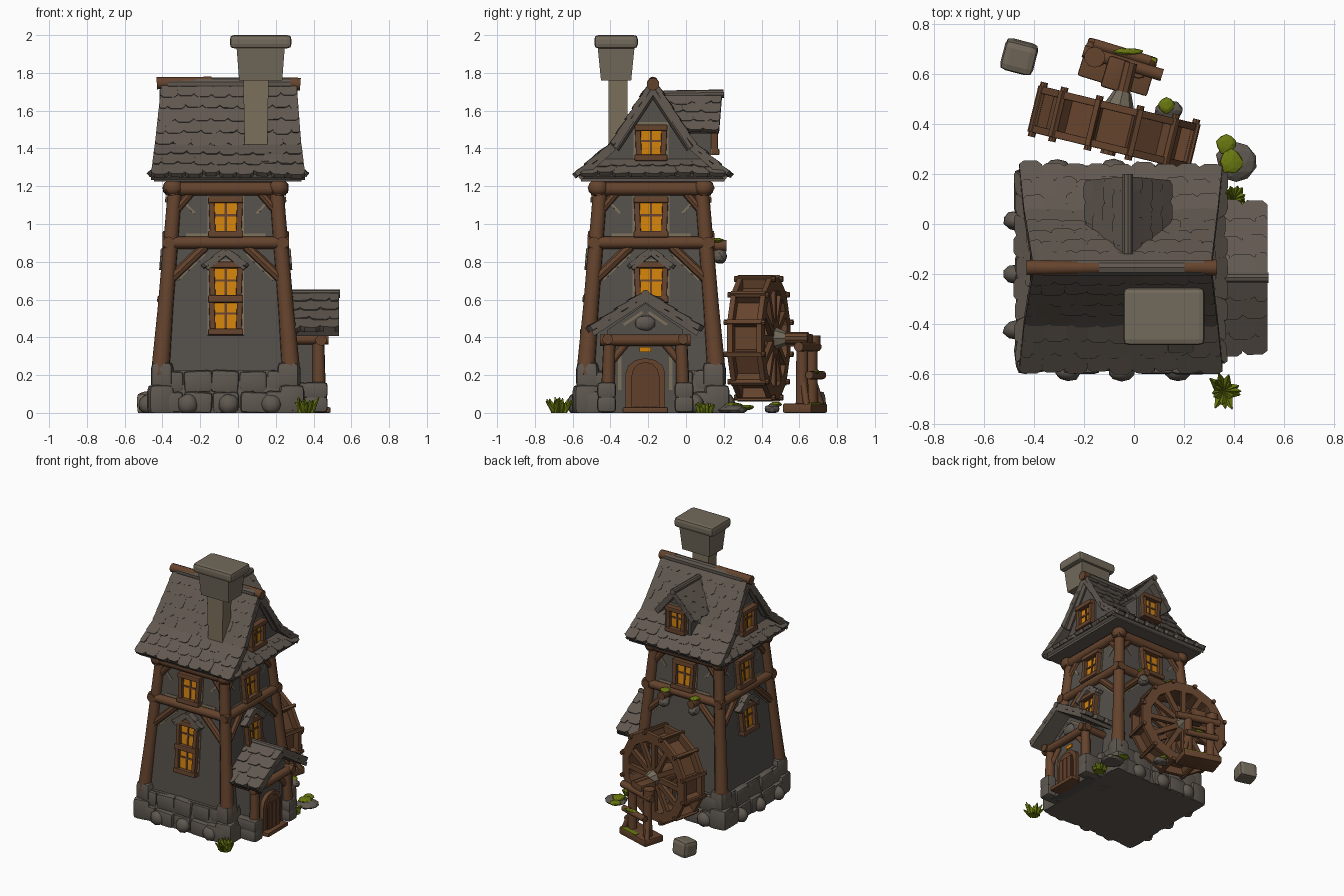
import bpy, bmesh, random
from math import radians, atan, cos, sin, pi
from mathutils import Matrix, Vector

random.seed(4)
cube = bpy.data.objects.get("Cube")
if cube:
    bpy.data.objects.remove(cube, do_unlink=True)

V, T, R = Vector, Matrix.Translation, Matrix.Rotation
CX, CY, LEAN = -0.065, -0.185, 0.08
CENTRE = T((CX, CY, 0))
rnd = random.uniform


def material(name, *rgb):
    m = bpy.data.materials.new(name)
    m.use_nodes = True
    m.diffuse_color = (*rgb, 1)
    m.node_tree.nodes["Principled BSDF"].inputs["Base Color"].default_value = (*rgb, 1)
    return m


WALL = material("grey plaster", 0.09, 0.08, 0.071)
ROOF = material("roof shingle", 0.118, 0.097, 0.079)
WOOD = material("brown timber", 0.13, 0.057, 0.026)
DOOR = material("dark red timber", 0.12, 0.05, 0.024)
STONE = material("grey stone", 0.115, 0.098, 0.081)
TAN = material("tan stone", 0.2, 0.16, 0.105)
WORN = material("weathered stone", 0.17, 0.142, 0.104)
GLOW = material("amber glass", 0.65, 0.23, 0.004)
MOSS = material("moss green", 0.145, 0.19, 0.005)


def finish(bm, name, mat, smooth=False):
    for v in bm.verts:
        v.co.z = max(v.co.z, 0)
    bmesh.ops.recalc_face_normals(bm, faces=bm.faces)
    me = bpy.data.meshes.new(name)
    bm.to_mesh(me)
    bm.free()
    me.materials.append(mat)
    ob = bpy.data.objects.new(name, me)
    bpy.context.collection.objects.link(ob)
    if smooth:
        bpy.ops.object.select_all(action='DESELECT')
        ob.select_set(True)
        bpy.context.view_layer.objects.active = ob
        bpy.ops.object.shade_smooth_by_angle(angle=radians(40))


def box(bm, M, loc, size, bev=0):
    r = bmesh.ops.create_cube(bm, size=1, matrix=M @ T(loc) @ Matrix.Diagonal((*size, 1)))
    if bev:
        edges = list({e for v in r["verts"] for e in v.link_edges})
        bmesh.ops.bevel(bm, geom=edges, offset=bev, segments=2, profile=0.6, affect='EDGES')


def log(bm, p, q, r, r2=None, n=10):
    p, q = V(p), V(q)
    M = T((p + q) / 2) @ (q - p).to_track_quat('Z', 'Y').to_matrix().to_4x4()
    bmesh.ops.create_cone(bm, cap_ends=True, segments=n, radius1=r, radius2=r2 or r,
                          depth=(q - p).length, matrix=M)


def rock(bm, loc, size, jit=0.12):
    r = bmesh.ops.create_icosphere(bm, subdivisions=2, radius=1)
    for v in r["verts"]:
        v.co = V(loc) + V([c * s * (1 + rnd(-jit, jit)) for c, s in zip(v.co, size)])


def hull(bm, low, high):
    a, b = [[bm.verts.new(p) for p in ring] for ring in (low, high)]
    bm.faces.new(a)
    bm.faces.new(b)
    for i in range(len(a)):
        j = (i + 1) % len(a)
        bm.faces.new((a[i], a[j], b[j], b[i]))


def taper(bm, c, z0, s0, z1, s1):
    corners = ((-1, -1), (1, -1), (1, 1), (-1, 1))
    hull(bm, *[[(c[0] + i * s[0], c[1] + j * s[1], z) for i, j in corners] for z, s in ((z0, s0), (z1, s1))])


def prism(bm, M, profile, y0, y1):
    hull(bm, *[[M @ V((x, y, z)) for x, z in profile] for y in (y0, y1)])


def shingles(bm, a, b, c, d, rows, cols, t=0.02):
    """Rows of overlapping tiles; a-b is the eave, d-c the upper edge."""
    a, b, c, d = map(V, (a, b, c, d))
    n = (b - a).cross(d - a).normalized()
    n = n if n.z > 0 else -n
    at = lambda u, v: a.lerp(b, u).lerp(d.lerp(c, u), v)
    hull(bm, [p - n * t for p in (a, b, c, d)], (a, b, c, d))
    for r in range(rows):
        for i in range(cols + r % 2):
            u0, u1 = [min(max((i + k - 0.5 * (r % 2)) / cols, 0), 1) for k in (0, 1)]
            v0, v1 = (r - rnd(0, 0.22)) / rows, min(1, (r + 1.25) / rows)
            w = (u1 - u0) * 0.2
            low = [at(u0, v0 + 0.2 / rows), at(u0 + w, v0), at(u1 - w, v0), at(u1, v0 + 0.2 / rows)]
            low = [p + n * t * rnd(0.2, 0.5) for p in low] + [at(u1, v1), at(u0, v1)]
            hull(bm, [p - n * 0.004 for p in low], [p + n * t for p in low])


def half(z):
    return 0.363 - LEAN * z


def side(k, z, u=0, dist=None):
    """Frame on a tower face: x runs along it, -y points out."""
    tilt = R(-atan(LEAN), 4, 'X') if dist is None else Matrix()
    return CENTRE @ R(k * pi / 2, 4, 'Z') @ T((u, -(dist or half(z)), z)) @ tilt


new = bmesh.new

# Tower walls and rough stone foot
bm = new()
taper(bm, (CX, CY), 0.1, [half(0.1)] * 2, 1.25, [half(1.25)] * 2)
finish(bm, "tower_wall", WALL)
bm = new()
taper(bm, (CX, CY), 0, (0.395, 0.395), 0.225, (0.366, 0.366))
for k in range(4):
    for row in range(2):
        for i in range(5):
            M = side(k, 0.055 + row * 0.11, (i - 2) * 0.145 + rnd(-0.01, 0.01), 0.378 - row * 0.024)
            box(bm, M @ R(rnd(-0.06, 0.06), 4, 'Y'), (0, 0, 0),
                (rnd(0.14, 0.155), rnd(0.05, 0.085), rnd(0.11, 0.125)), 0.026)
    box(bm, side(k, 0.07, 0.345, 0.345) @ R(0.12, 4, 'Z'), (0, 0, 0), (0.135, 0.135, 0.16), 0.035)
    box(bm, side(k, 0.195, 0.335, 0.335) @ R(-0.1, 4, 'Z'), (0, 0, 0), (0.118, 0.118, 0.15), 0.035)
    for u in (-0.2, 0.015, 0.24):
        rock(bm, side(k, 0.045, u, 0.405).translation, (0.055, 0.04, 0.055), 0.08)
finish(bm, "foundation_stones", STONE, True)

# Timber frame: posts, beams, knobs and braces
bm = new()
for k in range(4):
    def on(u, z, out=0.0):
        return side(k, z) @ V((u, -out, 0))
    log(bm, on(half(0.2), 0.2), on(half(0.55), 0.55), 0.05, 0.042)
    log(bm, on(half(0.55), 0.55), on(half(1.22), 1.22), 0.042, 0.038)
    for z, r, over in ((0.9, 0.032, 0.045), (1.185, 0.036, 0.05)):
        log(bm, on(-half(z) - over, z, 0.012), on(half(z) + over, z, 0.012), r)
    rock(bm, on(half(1.19) + 0.012, 1.19, 0.012), (0.056, 0.056, 0.048), 0.05)
    for s in (-1, 1):
        log(bm, on(s * 0.3, 0.70, 0.004), on(s * 0.11, 0.88, 0.004), 0.026, n=8)
        log(bm, on(s * 0.265, 1.07, 0.004), on(s * 0.18, 1.17, 0.004), 0.022, n=8)
finish(bm, "timber_frame", WOOD, True)

# Worn plaster edges beside the beams and braces
bm = new()
for k in range(4):
    for s in (-1, 1):
        box(bm, side(k, 0.94, s * 0.15), (0, -0.002, 0), (0.12, 0.006, 0.018))
        box(bm, side(k, 1.1, s * 0.205) @ R(s * 0.75, 4, 'Y'), (0, -0.002, 0), (0.012, 0.006, 0.12))
        box(bm, side(k, 0.775, s * 0.185) @ R(-s * 0.81, 4, 'Y'), (0, -0.002, 0), (0.018, 0.006, 0.2))
finish(bm, "plaster_edges", TAN)

# Windows
def window(name, M, w, h, hood=False):
    bm = new()
    box(bm, M, (0, -0.003, 0.008), (w + 0.075, 0.006, h + 0.075))
    finish(bm, name + "_surround", TAN)
    bm = new()
    box(bm, M, (0, -0.008, 0), (w, 0.009, h))
    finish(bm, name + "_glass", GLOW)
    bm = new()
    for s in (-1, 1):
        box(bm, M @ R(s * 0.04, 4, 'Y'), (s * (w / 2 + 0.012), -0.016, 0), (0.03, 0.045, h + 0.05), 0.006)
        box(bm, M, (0, -0.02, s * (h / 2 + 0.014)), (w + 0.065, 0.055, 0.034), 0.008)
    box(bm, M, (0, -0.012, 0), (0.012, 0.014, h))
    box(bm, M, (0, -0.012, 0.01), (w, 0.014, 0.012))
    finish(bm, name + "_frame", WOOD)
    if hood:
        bm = new()
        top = h / 2 + 0.085
        for s in (-1, 1):
            shingles(bm, *[M @ V(p) for p in ((s * 0.105, -0.05, top - 0.085), (s * 0.105, 0.01, top - 0.085),
                                              (0, 0.01, top), (0, -0.05, top))], 2, 1, 0.018)
        finish(bm, name + "_hood", ROOF)


for k, label in enumerate(("front", "porch_side", "back", "far_side")):
    window(label + "_upper_window", side(k, 1.035), 0.12, 0.155)
    if k != 2:
        window(label + "_lower_window", side(k, 0.69), 0.12, 0.155, True)
    if k % 2:
        window(label + "_gable_window", side(k, 1.43, 0, 0.335 if k == 1 else 0.305), 0.11, 0.13)
window("front_bottom_window", side(0, 0.515), 0.12, 0.15)
window("dormer_window", side(2, 1.46, -0.04, 0.315), 0.1, 0.13)

# Main roof: gable core, shingled slopes and end skirts
RY = -0.175
turn = T((0, RY, 0)) @ R(pi / 2, 4, 'Z')
bm = new()
prism(bm, turn, ((-0.36, 1.24), (0.36, 1.24), (0.195, 1.41), (0, 1.71), (-0.195, 1.41)), -0.27, 0.37)
finish(bm, "gable_wall", WALL)
bm = new()
box(bm, Matrix(), (-0.055, RY, 1.235), (0.78, 0.76, 0.02))
for s in (-1, 1):
    eave, bend, ridge = RY + s * 0.395, RY + s * 0.21, RY
    shingles(bm, (-0.46, eave, 1.25), (0.355, eave, 1.25), (0.335, bend, 1.41), (-0.44, bend, 1.41), 3, 9, 0.022)
    shingles(bm, (-0.44, bend, 1.41), (0.335, bend, 1.41), (0.31, ridge, 1.735), (-0.405, ridge, 1.735), 5, 8)
    for x in (-0.395, 0.295):
        log(bm, (x, RY + s * 0.2, 1.4), (x, RY, 1.705), 0.024, n=6)
for out, wall in ((0.35, 0.265), (-0.455, -0.365)):
    shingles(bm, (out, RY - 0.385, 1.255), (out, RY + 0.385, 1.255), (wall, RY + 0.29, 1.33), (wall, RY - 0.29, 1.33), 2, 9)
box(bm, T((0.19, -0.485, 1.345)) @ R(0.72, 4, 'X'), (0, 0, 0), (0.11, 0.07, 0.03), 0.012)
log(bm, (-0.37, RY, 1.742), (0.28, RY, 1.742), 0.033)
finish(bm, "main_roof", ROOF)
bm = new()
log(bm, (-0.43, RY, 1.745), (-0.14, RY, 1.756), 0.032, 0.024)
log(bm, (0.2, RY, 1.75), (0.33, RY, 1.74), 0.027, 0.034)
finish(bm, "ridge_log_ends", WOOD, True)

# Back dormer
bm = new()
D = T((-0.025, 0, 0))
prism(bm, D, ((-0.11, 1.33), (0.11, 1.33), (0.11, 1.51), (0, 1.65), (-0.11, 1.51)), -0.15, 0.13)
finish(bm, "dormer_wall", WALL)
bm = new()
for s in (-1, 1):
    shingles(bm, *[D @ V(p) for p in ((s * 0.155, -0.08, 1.49), (s * 0.155, 0.175, 1.49),
                                      (0, 0.19, 1.675), (0, -0.15, 1.675))], 4, 3, 0.018)
log(bm, (-0.025, -0.12, 1.685), (-0.025, 0.2, 1.69), 0.022)
finish(bm, "dormer_roof", ROOF)

# Chimney
bm = new()
C = (0.12, -0.37)
taper(bm, (0.095, -0.36), 1.42, (0.06, 0.05), 1.8, (0.068, 0.05))
finish(bm, "chimney_shaft", TAN)
bm = new()
taper(bm, C, 1.76, (0.114, 0.08), 1.94, (0.128, 0.098))
box(bm, Matrix(), (*C, 1.965), (0.325, 0.23, 0.07), 0.022)
finish(bm, "chimney_top", WORN)

# Porch: gabled body, roof, timbers and arched door
PY = -0.215
P = T((0, PY, 0)) @ R(pi / 2, 4, 'Z')
bm = new()
prism(bm, P, ((-0.2, 0), (0.2, 0), (0.2, 0.44), (0, 0.58), (-0.2, 0.44)), -0.41, -0.2)
finish(bm, "porch_wall", WALL)
bm = new()
for s in (-1, 1):
    y = PY + s * 0.285
    shingles(bm, (0.23, y, 0.43), (0.535, y, 0.43), (0.535, PY, 0.615), (0.23, PY, 0.615), 4, 3, 0.026)
log(bm, (0.25, PY, 0.63), (0.54, PY, 0.63), 0.022)
finish(bm, "porch_roof", ROOF)
bm = new()
for s in (-1, 1):
    log(bm, P @ V((s * 0.2, -0.43, 0.08)), P @ V((s * 0.19, -0.425, 0.4)), 0.036, 0.032)
    log(bm, P @ V((s * 0.19, -0.42, 0.26)), P @ V((s * 0.1, -0.42, 0.37)), 0.02)
    log(bm, P @ V((s * 0.2, -0.48, 0.39)), P @ V((s * 0.2, -0.22, 0.39)), 0.028)
log(bm, P @ V((-0.24, -0.44, 0.385)), P @ V((0.24, -0.44, 0.385)), 0.03)
arch = lambda w, h: [(-w, 0.0), (w, 0.0)] + [(w * cos(i * pi / 6), h + 0.08 * sin(i * pi / 6)) for i in range(7)]
prism(bm, P, arch(0.105, 0.21), -0.44, -0.4)
box(bm, P, (0, -0.455, 0.015), (0.24, 0.07, 0.03), 0.008)
finish(bm, "porch_timbers", WOOD, True)
bm = new()
prism(bm, P, arch(0.075, 0.19), -0.448, -0.43)
for i in (-1, 0, 1):
    box(bm, P, (i * 0.045, -0.45, 0.125), (0.038, 0.01, 0.2))
finish(bm, "porch_door", DOOR)
bm = new()
box(bm, P, (0, -0.414, 0.335), (0.06, 0.008, 0.025))
finish(bm, "door_light", GLOW)
bm = new()
for s in (-1, 1):
    box(bm, P @ T((s * 0.065, -0.412, 0.5)) @ R(s * 0.6, 4, 'Y'), (0, 0, 0), (0.12, 0.008, 0.014))
    box(bm, P, (s * 0.135, -0.412, 0.22), (0.018, 0.008, 0.2))
finish(bm, "porch_plaster_edges", TAN)
bm = new()
for s in (-1, 1):
    for z in (0.045, 0.12):
        box(bm, P, (s * 0.205, -0.41, z), (0.1, 0.13, 0.085), 0.022)
        box(bm, P, (s * 0.215, -0.3, z), (0.08, 0.12, 0.085), 0.022)
rock(bm, P @ V((0, -0.415, 0.475)), (0.02, 0.055, 0.04))
finish(bm, "porch_stones", STONE, True)

# Water wheel on its axle
W = T((-0.08, 0.385, 0.395)) @ R(radians(-13.6), 4, 'Z')
bm = new()
for i in range(12):
    S = W @ R(i * pi / 6, 4, 'Y')
    B = S @ R(pi / 12, 4, 'Y')
    box(bm, S, (0, 0, 0.262), (0.145, 0.16, 0.014))
    box(bm, B, (0, 0, 0.302), (0.022, 0.19, 0.085), 0.004)
    for y in (-0.08, 0.08):
        box(bm, S, (0, y, 0.287), (0.162, 0.03, 0.072), 0.005)
        box(bm, S, (0, y, 0.15), (0.036, 0.028, 0.25))
    log(bm, B @ V((0, -0.112, 0.325)), B @ V((0, 0.112, 0.325)), 0.015, n=8)
log(bm, W @ V((0, -0.11, 0)), W @ V((0, 0.27, 0)), 0.032)
log(bm, W @ V((0, -0.095, 0)), W @ V((0, 0.095, 0)), 0.065, n=12)
finish(bm, "water_wheel", WOOD)
bm = new()
log(bm, W @ V((0, 0.09, 0)), W @ V((0, 0.15, 0)), 0.06, 0.035, 8)
finish(bm, "wheel_hub_cap", WORN)

# Axle stand
K = T((-0.065, 0.63, 0)) @ R(radians(-17), 4, 'Z')
bm = new()
box(bm, K, (0, 0, 0.025), (0.29, 0.16, 0.05), 0.01)
for s in (-1, 1):
    log(bm, K @ V((s * 0.085, 0.01, 0.03)), K @ V((s * 0.085, 0.01, 0.36)), 0.034, 0.03)
    log(bm, K @ V((s * 0.13, 0.05, 0.04)), K @ V((s * 0.085, 0.01, 0.2)), 0.018)
log(bm, K @ V((-0.15, 0.02, 0.35)), K @ V((0.18, 0.02, 0.35)), 0.026)
log(bm, K @ V((-0.1, 0.01, 0.36)), K @ V((-0.1, 0.01, 0.41)), 0.042)
log(bm, K @ V((-0.12, 0.06, 0.2)), K @ V((0.12, 0.06, 0.2)), 0.022)
box(bm, K, (0, -0.03, 0.385), (0.09, 0.13, 0.065), 0.012)
finish(bm, "axle_stand", WOOD, True)

# Loose stones, moss patches and grass tufts
bm = new()
box(bm, T((-0.46, 0.67, 0.05)) @ R(-0.25, 4, 'Z') @ R(0.12, 4, 'X'), (0, 0, 0), (0.135, 0.125, 0.12), 0.028)
finish(bm, "tan_boulder", WORN)
bm = new()
rock(bm, (0.41, 0.25, 0.015), (0.078, 0.08, 0.03))
rock(bm, (0.14, 0.455, 0.02), (0.055, 0.04, 0.028))
for x in (-0.19, 0.06):
    rock(bm, (x, 0.175, 0.83), (0.04, 0.045, 0.04))
finish(bm, "grey_stones", STONE)
bm = new()
for loc, size in (((0.39, 0.25, 0.04), 0.048), ((0.37, 0.32, 0.03), 0.04), ((0.13, 0.475, 0.045), 0.032),
                  ((-0.19, 0.165, 0.912), 0.036), ((0.06, 0.165, 0.912), 0.036)):
    rock(bm, loc, (size, size, 0.014))
box(bm, K, (0.055, 0.06, 0.048), (0.17, 0.035, 0.012))
rock(bm, K @ V((0.02, 0.07, 0.218)), (0.06, 0.014, 0.012))
for x, y, size in ((0.36, -0.67, 0.085), (0.4, 0.1, 0.06)):
    for i in range(16):
        a, tip = i * 2.4, size * rnd(0.5, 0.95)
        log(bm, (x + cos(a) * 0.02, y + sin(a) * 0.02, 0), (x + cos(a) * tip, y + sin(a) * tip, size * rnd(0.6, 1)), 0.028, 0.003, 4)
finish(bm, "moss_and_grass", MOSS)
bm = new()
for x in (-0.19, 0.06):
    log(bm, (x, 0.08, 0.885), (x, 0.215, 0.885), 0.03)
finish(bm, "back_beam_ends", WOOD, True)
